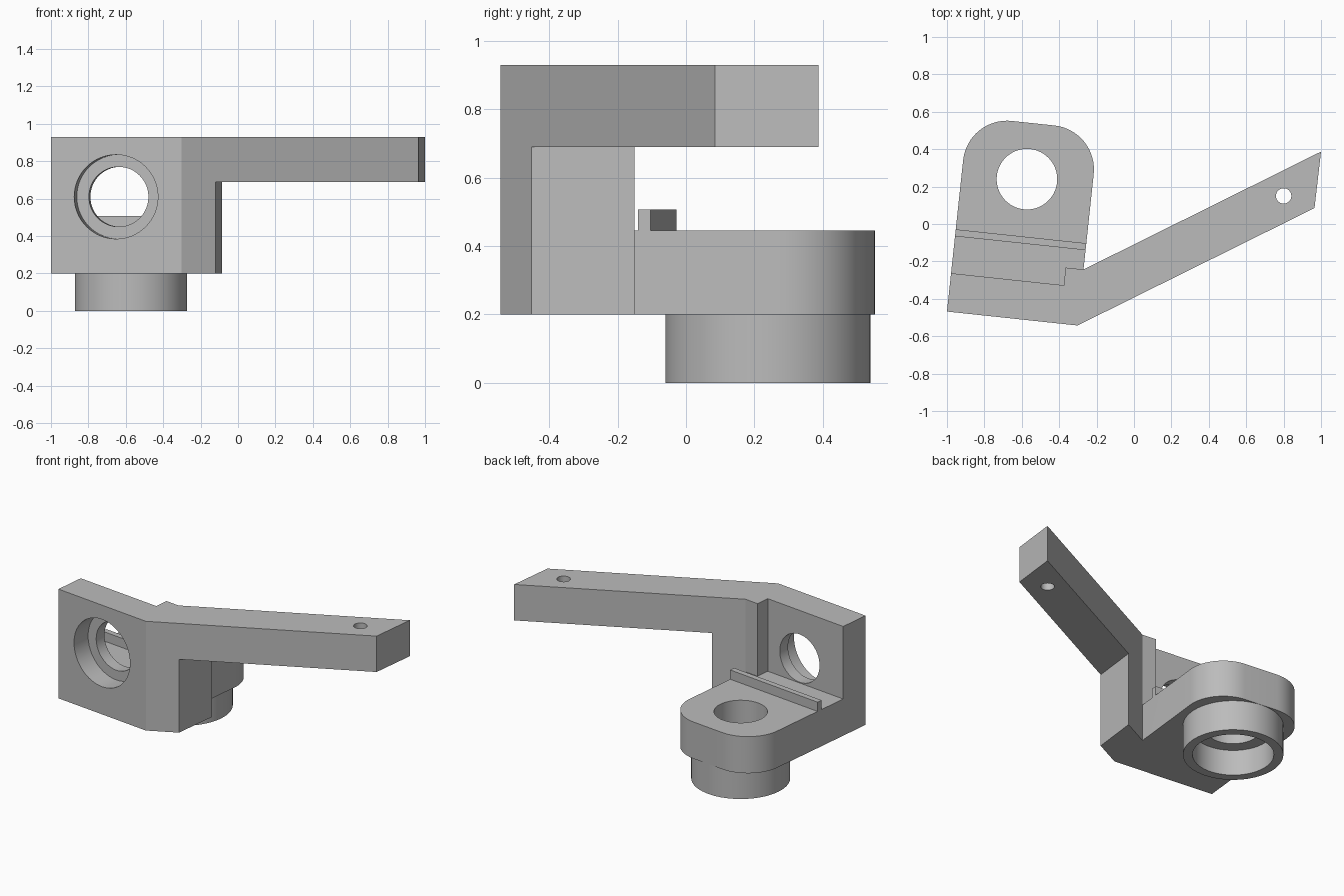
import bpy, bmesh, math
from mathutils import Vector

if "Cube" in bpy.data.objects:
    bpy.data.objects.remove(bpy.data.objects["Cube"], do_unlink=True)

grey = bpy.data.materials.new("plain grey")
grey.use_nodes = True
COLOUR = (0.5, 0.5, 0.5, 1)
grey.diffuse_color = COLOUR
grey.node_tree.nodes["Principled BSDF"].inputs["Base Color"].default_value = COLOUR

# Skewed frame of the bracket: u along the front plate, v towards the back
ANGLE = math.radians(-6.1)
U = Vector((math.cos(ANGLE), math.sin(ANGLE)))
V = Vector((-U.y, U.x))
ORIGIN = Vector((-1, -0.468))


def local(u, v):
    return ORIGIN + U * u + V * v


def prism(name, points, low, high):
    """Extrude a plan outline between two heights."""
    bm = bmesh.new()
    face = bm.faces.new([bm.verts.new((p[0], p[1], low)) for p in points])
    top = bmesh.ops.extrude_face_region(bm, geom=[face])["geom"]
    bmesh.ops.translate(bm, vec=(0, 0, high - low),
                        verts=[g for g in top if isinstance(g, bmesh.types.BMVert)])
    bmesh.ops.recalc_face_normals(bm, faces=bm.faces)
    mesh = bpy.data.meshes.new(name)
    bm.to_mesh(mesh)
    bm.free()
    mesh.materials.append(grey)
    obj = bpy.data.objects.new(name, mesh)
    bpy.context.collection.objects.link(obj)
    return obj


def disc(centre, radius, low, high, name="round_tool"):
    ring = [(centre[0] + radius * math.cos(math.tau * i / 64),
             centre[1] + radius * math.sin(math.tau * i / 64)) for i in range(64)]
    return prism(name, ring, low, high)


def combine(body, tool, operation="DIFFERENCE"):
    mod = body.modifiers.new("shape", "BOOLEAN")
    mod.operation, mod.object, mod.solver = operation, tool, "EXACT"
    bpy.context.view_layer.objects.active = body
    bpy.ops.object.modifier_apply(modifier=mod.name)
    bpy.data.objects.remove(tool, do_unlink=True)


WIDTH, LENGTH, CORNER = 0.702, 1.05, 0.236
BASE, FLOOR, ARM, TOP = 0.2, 0.445, 0.69, 0.93


def corner(u, start):
    return [local(u + CORNER * math.cos(a), LENGTH - CORNER + CORNER * math.sin(a))
            for a in (math.radians(start + 90 * i / 16) for i in range(17))]


# Whole plan: front plate, slanted arm, rounded base
outline = [local(0, 0), local(WIDTH, 0), (0.965, 0.085), (1, 0.387), local(WIDTH, 0.301)]
outline += corner(WIDTH - CORNER, 0) + corner(CORNER, 90)
bracket = prism("bracket", outline, BASE, TOP)

# Open space above the base, leaving the plate, post and low rib
front_space = [(-0.1, 0.206), (0.606, 0.206), (0.606, 0.301), (WIDTH, 0.301),
               (0.75, 0.405), (-0.1, 0.405)]
back_space = [(-0.1, 0.442), (0.8, 0.442), (0.8, 1.2), (-0.1, 1.2)]
rib_space = [(-0.1, 0.39), (0.74, 0.39), (0.74, 0.46), (-0.1, 0.46)]
for area, low in ((front_space, FLOOR), (back_space, FLOOR), (rib_space, 0.507)):
    combine(bracket, prism("space_tool", [local(*p) for p in area], low, 1.2))

# Open space under the arm, leaving a short stub
under = [(-0.155, -0.755), (1.3, -0.755), (1.3, 0.7), (-0.015, 0.445)]
combine(bracket, prism("under_tool", under, -0.1, ARM))

# Sleeve below the base with a stepped bore
hub = local(0.35, 0.749)
combine(bracket, disc(hub, 0.3, 0, 0.3), "UNION")
combine(bracket, disc(hub, 0.243, -0.1, 0.17))
combine(bracket, disc(hub, 0.162, -0.2, 0.7))

# Stepped hole through the front plate
for radius, depth in ((0.225, 0.13), (0.16, 0.3)):
    tool = disc((0, 0), radius, -depth, 0.1)
    middle = local(0.35, 0)
    tool.location = (middle.x, middle.y, 0.61)
    tool.rotation_euler = (math.radians(90), 0, ANGLE)
    bpy.context.view_layer.update()
    combine(bracket, tool)

# Small hole near the arm tip
combine(bracket, disc((0.8, 0.15), 0.041, 0.5, 1.2))

bpy.ops.object.select_all(action="DESELECT")
bracket.select_set(True)
bpy.context.view_layer.objects.active = bracket
bpy.ops.object.shade_smooth_by_angle(angle=math.radians(30))
